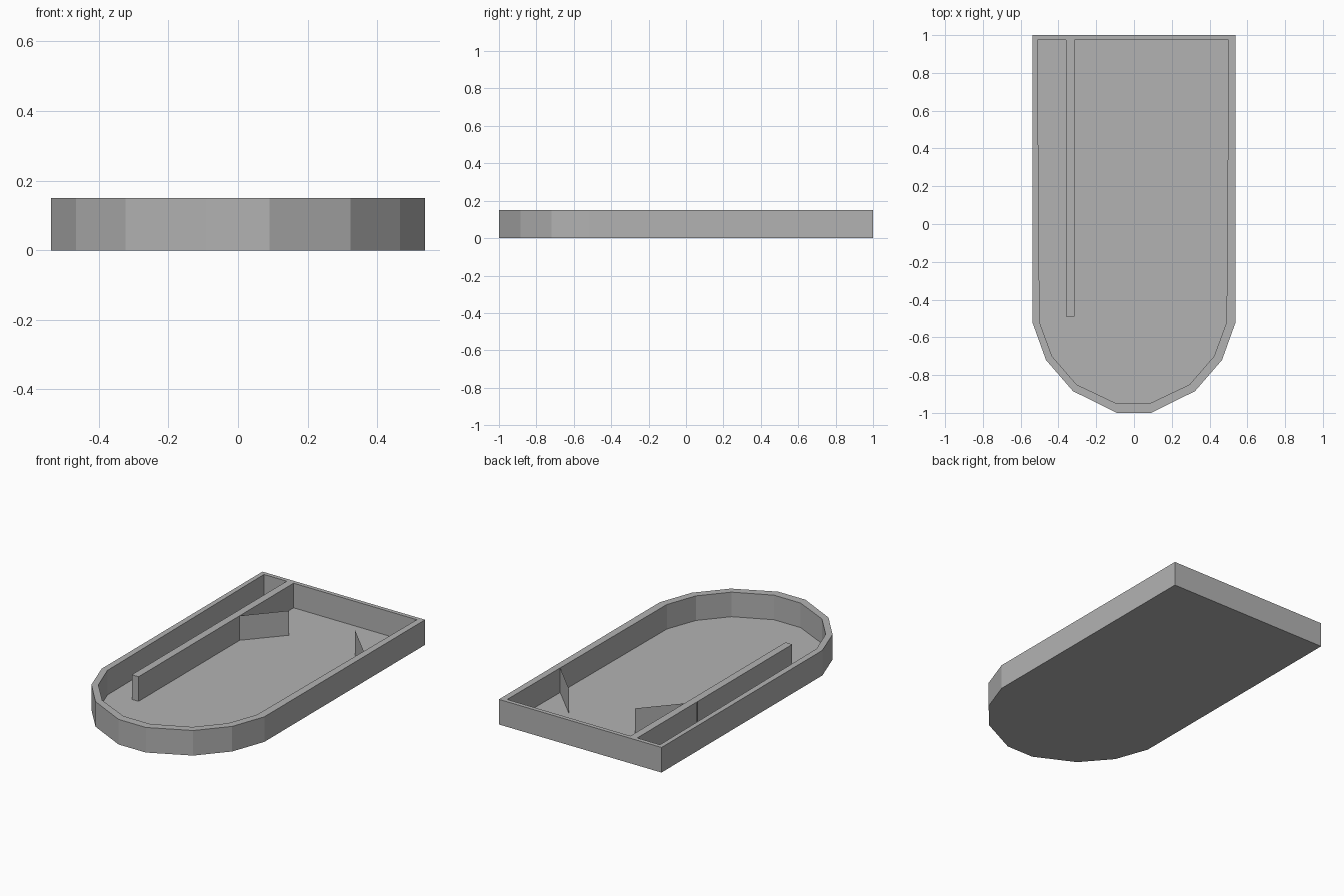
import bpy
import bmesh
from mathutils import Vector

HEIGHT = 0.15
FLOOR = 0.003

cube = bpy.data.objects.get("Cube")
if cube:
    bpy.data.objects.remove(cube, do_unlink=True)

grey = bpy.data.materials.new("plain grey")
grey.use_nodes = True
colour = (0.45, 0.45, 0.45, 1)
grey.diffuse_color = colour
grey.node_tree.nodes["Principled BSDF"].inputs["Base Color"].default_value = colour


def finish(name, bm):
    mesh = bpy.data.meshes.new(name)
    bm.to_mesh(mesh)
    bm.free()
    mesh.materials.append(grey)
    obj = bpy.data.objects.new(name, mesh)
    bpy.context.collection.objects.link(obj)
    return obj


def outline(half, shift=0):
    """Mirror the +x half of a plan outline into a closed loop."""
    points = half + [(-x, y) for x, y in reversed(half)]
    return [(x + shift, y) for x, y in points]


def ring(bm, points, z):
    return [bm.verts.new((x, y, z)) for x, y in points]


def bridge(bm, a, b):
    for i in range(len(a)):
        j = (i + 1) % len(a)
        bm.faces.new((a[i], a[j], b[j], b[i]))


# Tray: flat back, faceted round front, thin floor and upright rim
outer = outline([(0.538, 1), (0.538, -0.52), (0.466, -0.72), (0.323, -0.885), (0.09, -1)])
inner = outline([(0.506, 0.975), (0.495, -0.52), (0.429, -0.70), (0.299, -0.85), (0.088, -0.95)], -0.005)
bm = bmesh.new()
rings = [ring(bm, outer, 0), ring(bm, outer, HEIGHT),
         ring(bm, inner, HEIGHT), ring(bm, inner, FLOOR)]
for low, high in zip(rings, rings[1:]):
    bridge(bm, low, high)
bm.faces.new(rings[0])
bm.faces.new(rings[-1])
bmesh.ops.recalc_face_normals(bm, faces=bm.faces)
finish("tray", bm)

# Long divider joined to the back wall
bm = bmesh.new()
bmesh.ops.create_cube(bm, size=1)
low, high = Vector((-0.36, -0.49, 0)), Vector((-0.315, 0.98, HEIGHT))
bmesh.ops.scale(bm, vec=high - low, verts=bm.verts)
bmesh.ops.translate(bm, vec=(low + high) / 2, verts=bm.verts)
finish("divider", bm)

# Paper-thin slanted guide fins, one on the divider and one on the side wall
for name, start, end in (("divider_fin", (-0.364, 0.41), (-0.133, 0.672)),
                         ("wall_fin", (0.307, 0.669), (0.511, 0.465))):
    bm = bmesh.new()
    bottom = ring(bm, (start, end), FLOOR)
    top = ring(bm, (start, end), HEIGHT)
    bm.faces.new((bottom[0], bottom[1], top[1], top[0]))
    finish(name, bm)
